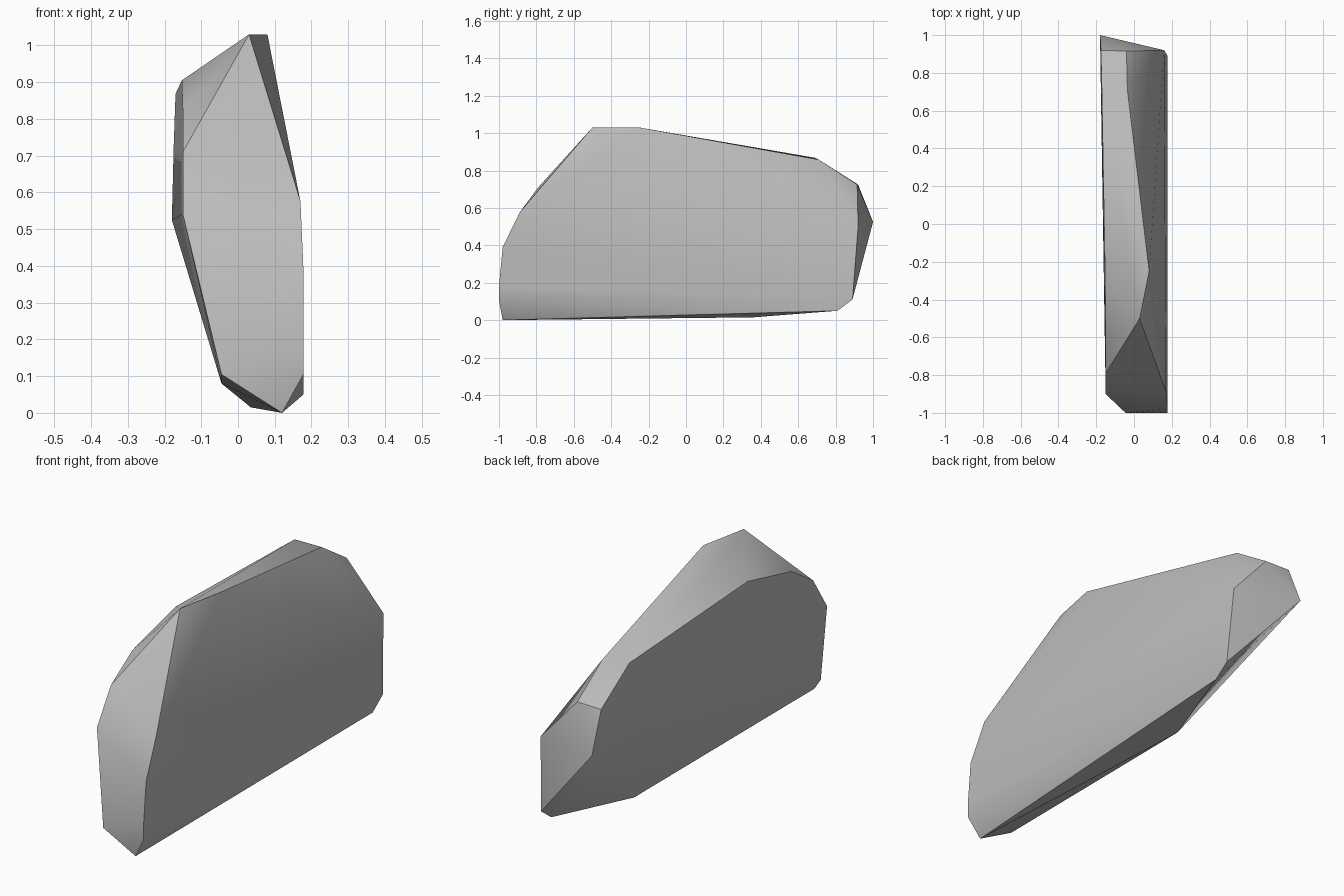
import bpy
import bmesh
import math

cube = bpy.data.objects.get("Cube")
if cube:
    bpy.data.objects.remove(cube, do_unlink=True)

# Single stone colour
stone = bpy.data.materials.new("stone_grey")
stone.use_nodes = True
colour = (0.5, 0.5, 0.5, 1)
stone.diffuse_color = colour
stone.node_tree.nodes["Principled BSDF"].inputs["Base Color"].default_value = colour

# Corner points of the chipped slab
crest = [(.03, -.5, 1.03), (.08, -.25, 1.03), (-.035, .71, .858)]
front_edge = [(.17, -.89, .575), (.178, -.98, .39), (.178, -1, .18),
              (.178, -1, .105), (.12, -.98, 0), (-.045, -1, .105)]
right_face = [(-.045, -.95, .08), (-.15, -.9, .54), (-.15, -.79, .71),
              (-.15, -.62, .82), (-.153, -.27, .905), (-.17, .69, .868),
              (-.175, .92, .725), (-.18, 1, .525), (.035, .36, .015)]
back_edge = [(-.04, .915, .725), (.16, .92, .5), (.178, .89, .11),
             (.178, .81, .05)]

# Wrap the corners into one convex rock
bm = bmesh.new()
for point in crest + front_edge + right_face + back_edge:
    bm.verts.new(point)
hull = bmesh.ops.convex_hull(bm, input=bm.verts[:])
loose = {v for v in hull["geom_interior"] + hull["geom_unused"]
         if isinstance(v, bmesh.types.BMVert)}
bmesh.ops.delete(bm, geom=list(loose), context="VERTS")
bmesh.ops.dissolve_limit(bm, angle_limit=math.radians(1),
                         verts=bm.verts[:], edges=bm.edges[:])
bmesh.ops.recalc_face_normals(bm, faces=bm.faces[:])
mesh = bpy.data.meshes.new("rock_slab")
bm.to_mesh(mesh)
bm.free()
mesh.materials.append(stone)

rock = bpy.data.objects.new("rock_slab", mesh)
bpy.context.collection.objects.link(rock)
bpy.ops.object.select_all(action="DESELECT")
rock.select_set(True)
bpy.context.view_layer.objects.active = rock
bpy.ops.object.shade_smooth_by_angle(angle=math.radians(30))
